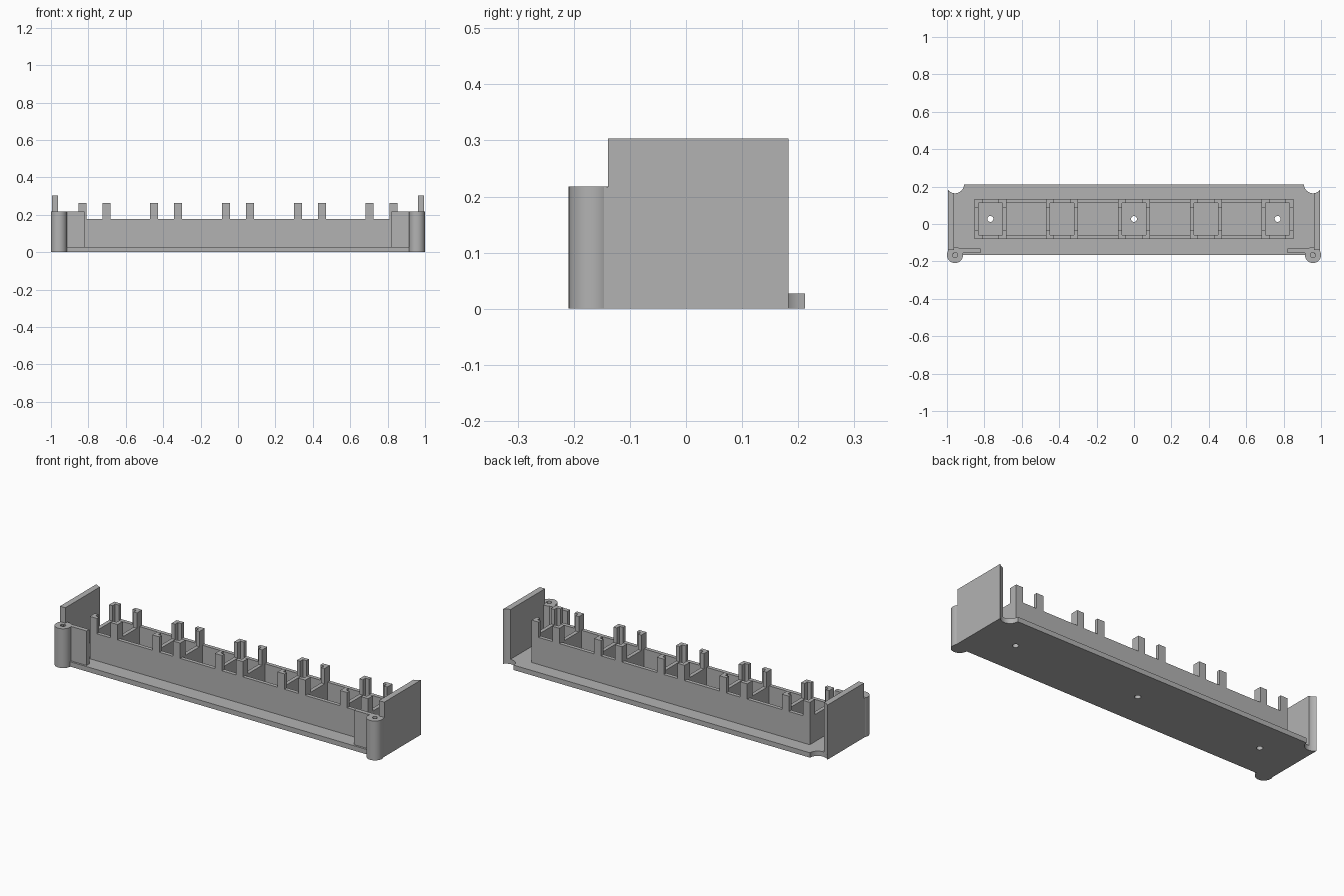
import bpy, bmesh, math

if "Cube" in bpy.data.objects:
    bpy.data.objects.remove(bpy.data.objects["Cube"])

grey = bpy.data.materials.new("plain_grey")
grey.diffuse_color = (0.45, 0.45, 0.45, 1)
grey.use_nodes = True
grey.node_tree.nodes["Principled BSDF"].inputs["Base Color"].default_value = grey.diffuse_color

BASE_Z, POST_Z, BOX_Z, CLIP_Z, WALL_Z = 0.027, 0.218, 0.177, 0.262, 0.303
T = 0.021            # thickness of box walls
BOX_X, BOX_Y, MID_Y = 0.8535, 0.107, 0.027
CELL = 0.0855        # half width of a socket
POST_X, POST_Y = 0.957, -0.166


def finish(name, bm, smooth=False):
    bmesh.ops.recalc_face_normals(bm, faces=bm.faces)
    mesh = bpy.data.meshes.new(name)
    bm.to_mesh(mesh)
    bm.free()
    mesh.materials.append(grey)
    obj = bpy.data.objects.new(name, mesh)
    bpy.context.collection.objects.link(obj)
    if smooth:
        bpy.ops.object.select_all(action='DESELECT')
        obj.select_set(True)
        bpy.context.view_layer.objects.active = obj
        bpy.ops.object.shade_smooth_by_angle(angle=math.radians(30))
    return obj


def prism(name, outline, z0, z1, smooth=False):
    """Extrude a flat outline upward."""
    bm = bmesh.new()
    face = bm.faces.new([bm.verts.new((x, y, z0)) for x, y in outline])
    ext = bmesh.ops.extrude_face_region(bm, geom=[face])
    verts = [v for v in ext["geom"] if isinstance(v, bmesh.types.BMVert)]
    bmesh.ops.translate(bm, vec=(0, 0, z1 - z0), verts=verts)
    return finish(name, bm, smooth)


def box(name, xa, xb, ya, yb, z0, z1):
    return prism(name, [(xa, ya), (xb, ya), (xb, yb), (xa, yb)], z0, z1)


def circle(x, y, r, n=32):
    return [(x + r * math.cos(2 * math.pi * i / n),
             y + r * math.sin(2 * math.pi * i / n)) for i in range(n)]


def drill(target, x, y, r, z0, z1):
    """Cut a round hole with a hidden cutter."""
    cutter = prism("hole_cutter", circle(x, y, r, 24), z0, z1)
    cutter.hide_render = True
    cutter.hide_viewport = True
    mod = target.modifiers.new("hole", 'BOOLEAN')
    mod.operation, mod.solver, mod.object = 'DIFFERENCE', 'EXACT', cutter


def notch(xa, xb, n=12):
    """Hollow rear corner between two x positions."""
    r, cy = 0.048, 0.212
    a, b = [math.acos(max(-1, min(1, (x - POST_X) / r))) for x in (xa, xb)]
    return [(POST_X + r * math.cos(a + (b - a) * i / n),
             cy - r * math.sin(a + (b - a) * i / n)) for i in range(n + 1)]


# Base plate with hollow rear corners and three screw holes
right = [(0.995, -0.166)] + notch(0.995, POST_X - 0.048)
base = prism("base_plate", right + [(-x, y) for x, y in reversed(right)], 0, BASE_Z, True)
for x in (-0.768, 0, 0.768):
    drill(base, x, MID_Y, 0.016, -0.05, 0.1)

# End walls, corner posts and front returns, mirrored
for s in (-1, 1):
    wall = [(0.962, -0.139), (0.995, -0.139)] + notch(0.995, 0.962)
    prism("end_wall", [(s * x, y) for x, y in wall], BASE_Z, WALL_Z, True)
    box("end_wall_foot", s * 0.962, s * 0.995, -0.16, -0.139, BASE_Z, POST_Z - 0.001)
    post = prism("corner_post", circle(s * POST_X, POST_Y, 0.043), 0, POST_Z, True)
    drill(post, s * POST_X, POST_Y, 0.014, 0.1, 0.3)
    box("front_return", s * 0.82, s * 0.93, -0.155, -0.131, BASE_Z, POST_Z)

# Long sides of the socket box
for s in (-1, 1):
    box("box_side", -BOX_X, BOX_X, MID_Y + s * BOX_Y, MID_Y + s * (BOX_Y - T), BASE_Z, BOX_Z)

# Five sockets: two partitions and four L-shaped corner clips each
for i in range(-2, 3):
    c = i * 0.384
    for sx in (-1, 1):
        outer, inner = c + sx * CELL, c + sx * (CELL - T)
        box("partition", outer, inner, MID_Y - BOX_Y + T, MID_Y + BOX_Y - T, BASE_Z, BOX_Z)
        for sy in (-1, 1):
            pts = [(CELL, BOX_Y), (CELL - 0.043, BOX_Y), (CELL - 0.043, BOX_Y - T),
                   (CELL - T, BOX_Y - T), (CELL - T, BOX_Y - 0.045), (CELL, BOX_Y - 0.045)]
            prism("corner_clip", [(c + sx * x, MID_Y + sy * y) for x, y in pts], BOX_Z, CLIP_Z)
